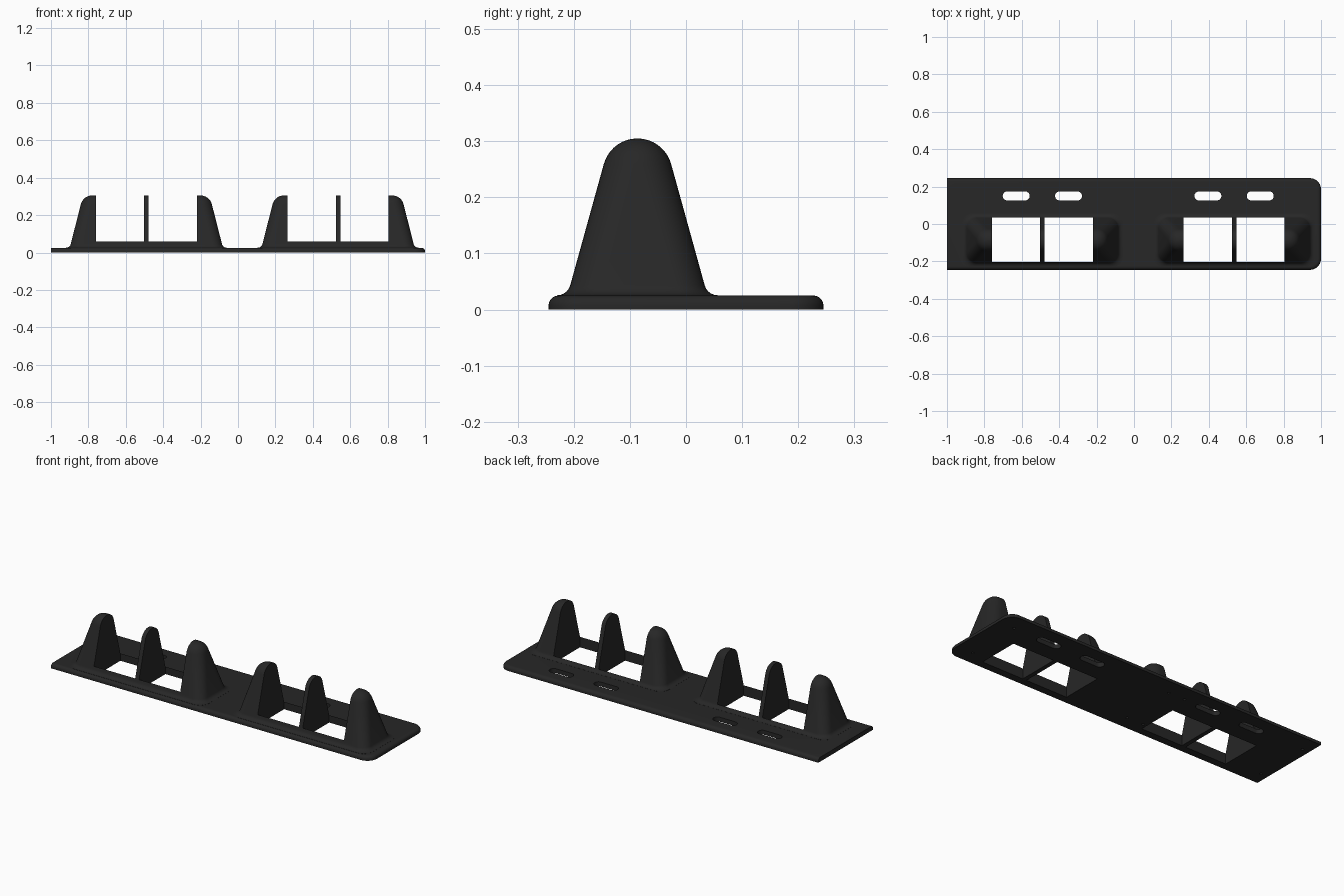
import bpy, bmesh, math

if "Cube" in bpy.data.objects:
    bpy.data.objects.remove(bpy.data.objects["Cube"])

CENTRES = (-0.49, 0.535)   # x of the two raised ridges
RIDGE_Y = -0.0865

black = bpy.data.materials.new("matte black")
black.diffuse_color = (0.02, 0.02, 0.02, 1)
black.use_nodes = True
black.node_tree.nodes["Principled BSDF"].inputs["Base Color"].default_value = black.diffuse_color


def loft(name, sections):
    """Solid skinned over a list of (outline, z) sections."""
    bm = bmesh.new()
    rings = [[bm.verts.new((x, y, z)) for x, y in pts] for pts, z in sections]
    n = len(rings[0])
    for a, b in zip(rings, rings[1:]):
        for i in range(n):
            j = (i + 1) % n
            bm.faces.new((a[i], a[j], b[j], b[i]))
    bm.faces.new(rings[0][::-1])
    bm.faces.new(rings[-1])
    me = bpy.data.meshes.new(name)
    bm.to_mesh(me)
    bm.free()
    me.materials.append(black)
    ob = bpy.data.objects.new(name, me)
    bpy.context.collection.objects.link(ob)
    return ob


def rounded_rect(cx, cy, hx, hy, r, steps=8):
    pts = []
    for q, (sx, sy) in enumerate(((1, 1), (-1, 1), (-1, -1), (1, -1))):
        for k in range(steps + 1):
            a = math.radians(90) * (q + k / steps)
            pts.append((cx + sx * (hx - r) + r * math.cos(a),
                        cy + sy * (hy - r) + r * math.sin(a)))
    return pts


def plate_outline(inset):
    """Square left end, rounded right corners."""
    pts, r = [(-1, -0.245 + inset)], 0.06
    for sy, start in ((-1, -90), (1, 0)):
        for k in range(11):
            a = math.radians(start + 9 * k)
            pts.append((1 - r + (r - inset) * math.cos(a),
                        sy * (0.245 - r) + (r - inset) * math.sin(a)))
    return pts + [(-1, 0.245 - inset)]


def combine(target, tool, operation):
    mod = target.modifiers.new("combine", 'BOOLEAN')
    mod.operation, mod.solver, mod.object = operation, 'EXACT', tool
    bpy.context.view_layer.objects.active = target
    bpy.ops.object.modifier_apply(modifier=mod.name)
    bpy.data.objects.remove(tool)


# base plate with a rounded upper edge
sections = [(plate_outline(0), 0)]
for k in range(7):
    a = math.radians(15 * k)
    sections.append((plate_outline(0.018 * (1 - math.cos(a))),
                     0.007 + 0.018 * math.sin(a)))
plate = loft("holder_plate", sections)

# ridge heights with half sizes: foot fillet, sloped flank, rounded crest
levels = [(0.01, 0.430, 0.143)]
for k in range(6):
    a = math.radians(15 * k)
    levels.append((0.0255 + 0.024 * (1 - math.cos(a)),
                   0.430 - 0.026 * math.sin(a), 0.143 - 0.024 * math.sin(a)))
for k in range(10):
    a = math.radians(15 + 8.1 * k)
    levels.append((0.243 + 0.062 * math.sin(a),
                   0.290 + 0.062 * math.cos(a), 0.0622 * math.cos(a)))

for cx in CENTRES:
    ridge = loft("ridge", [
        (rounded_rect(cx, RIDGE_Y, hx, hy, min(0.055, hy * 0.95)), z)
        for z, hx, hy in levels])
    combine(plate, ridge, 'UNION')

# windows, leaving a thin divider in each ridge, and slots behind them
for cx in CENTRES:
    for s in (-1, 1):
        x = cx + s * 0.141
        w = [(x - 0.129, -0.202), (x + 0.129, -0.202),
             (x + 0.129, 0.034), (x - 0.129, 0.034)]
        combine(plate, loft("window", [(w, -0.1), (w, 0.5)]), 'DIFFERENCE')
        slot = rounded_rect(cx + s * 0.14, 0.15, 0.072, 0.024, 0.0235)
        combine(plate, loft("slot", [(slot, -0.1), (slot, 0.1)]), 'DIFFERENCE')

# small blind screw holes underneath
for x in (-0.957, -0.197, -0.095, 0.9):
    for y in (-0.165, 0.153):
        hole = rounded_rect(x, y, 0.007, 0.007, 0.0065, 3)
        combine(plate, loft("hole", [(hole, -0.05), (hole, 0.012)]), 'DIFFERENCE')

# smooth curved surfaces, crisp cut edges
bpy.ops.object.select_all(action='DESELECT')
plate.select_set(True)
bpy.context.view_layer.objects.active = plate
bpy.ops.object.shade_smooth_by_angle(angle=math.radians(32))
